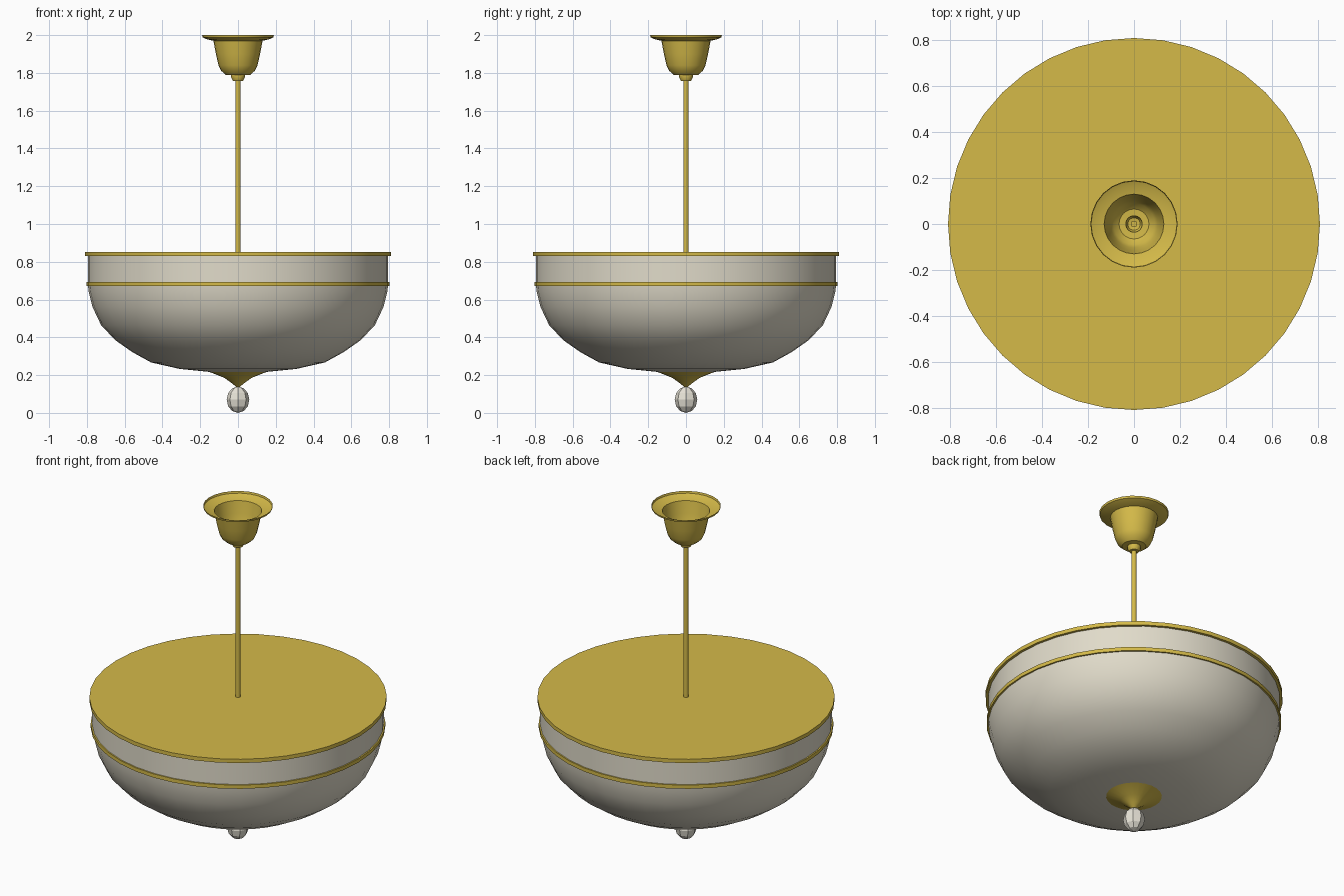
import bpy, bmesh, math

if "Cube" in bpy.data.objects:
    bpy.data.objects.remove(bpy.data.objects["Cube"])


def material(name, rgb):
    m = bpy.data.materials.new(name)
    m.diffuse_color = (*rgb, 1.0)
    m.use_nodes = True
    m.node_tree.nodes["Principled BSDF"].inputs["Base Color"].default_value = m.diffuse_color
    return m


gold = material("warm brass", (0.66, 0.49, 0.066))
glass = material("cream glass", (0.75, 0.71, 0.59))
crystal = material("pale crystal", (0.80, 0.77, 0.68))


def lathe(name, profile, sides, mat, closed=False, smooth=35):
    """Spin a (radius, z) profile around the z axis."""
    bm = bmesh.new()
    verts = [bm.verts.new((r, 0, z)) for r, z in profile]
    pairs = list(zip(verts, verts[1:]))
    if closed:
        pairs.append((verts[-1], verts[0]))
    edges = [bm.edges.new(p) for p in pairs]
    bmesh.ops.spin(bm, geom=verts + edges, cent=(0, 0, 0), axis=(0, 0, 1),
                   angle=math.tau, steps=sides, use_duplicate=False)
    bmesh.ops.remove_doubles(bm, verts=bm.verts, dist=1e-4)
    bmesh.ops.recalc_face_normals(bm, faces=bm.faces)
    me = bpy.data.meshes.new(name)
    bm.to_mesh(me)
    bm.free()
    ob = bpy.data.objects.new(name, me)
    bpy.context.collection.objects.link(ob)
    me.materials.append(mat)
    if smooth:
        bpy.ops.object.select_all(action='DESELECT')
        ob.select_set(True)
        bpy.context.view_layer.objects.active = ob
        bpy.ops.object.shade_smooth_by_angle(angle=math.radians(smooth))
    return ob


# Ceiling canopy: open flared cup with a small collar
lathe("ceiling_canopy",
      [(0.19, 2.0), (0.187, 1.988), (0.165, 1.978), (0.13, 1.97),
       (0.117, 1.90), (0.103, 1.84), (0.09, 1.812), (0.065, 1.79),
       (0.036, 1.788), (0.036, 1.775), (0.027, 1.758), (0.014, 1.756)],
      24, gold)

# Hanging rod
lathe("hanging_rod", [(0, 1.79), (0.014, 1.79), (0.014, 0.84), (0, 0.84)],
      16, gold)

# Flat lid on top of the shade
lathe("top_disc", [(0, 0.853), (0.81, 0.853), (0.81, 0.83), (0, 0.83)],
      40, gold)

# Straight glass drum
lathe("glass_drum", [(0.795, 0.835), (0.795, 0.68)], 40, glass)

# Brass band between drum and bowl
lathe("middle_band", [(0.78, 0.694), (0.803, 0.694), (0.803, 0.672), (0.78, 0.672)],
      40, gold, closed=True)

# Glass bowl
lathe("glass_bowl",
      [(0.795, 0.68), (0.79, 0.64), (0.77, 0.56), (0.725, 0.465),
       (0.65, 0.385), (0.56, 0.322), (0.46, 0.267), (0.31, 0.233),
       (0.15, 0.217), (0, 0.215)], 40, glass)

# Brass finial cone under the bowl
lathe("finial_cone",
      [(0, 0.22), (0.152, 0.217), (0.075, 0.187), (0.04, 0.163), (0.006, 0.135), (0, 0.135)],
      24, gold)

# Faceted crystal drop
drop = [(0.06 * math.sin(math.pi * i / 6), 0.07 + 0.07 * math.cos(math.pi * i / 6))
        for i in range(7)]
lathe("crystal_drop", drop, 8, crystal, smooth=0)
